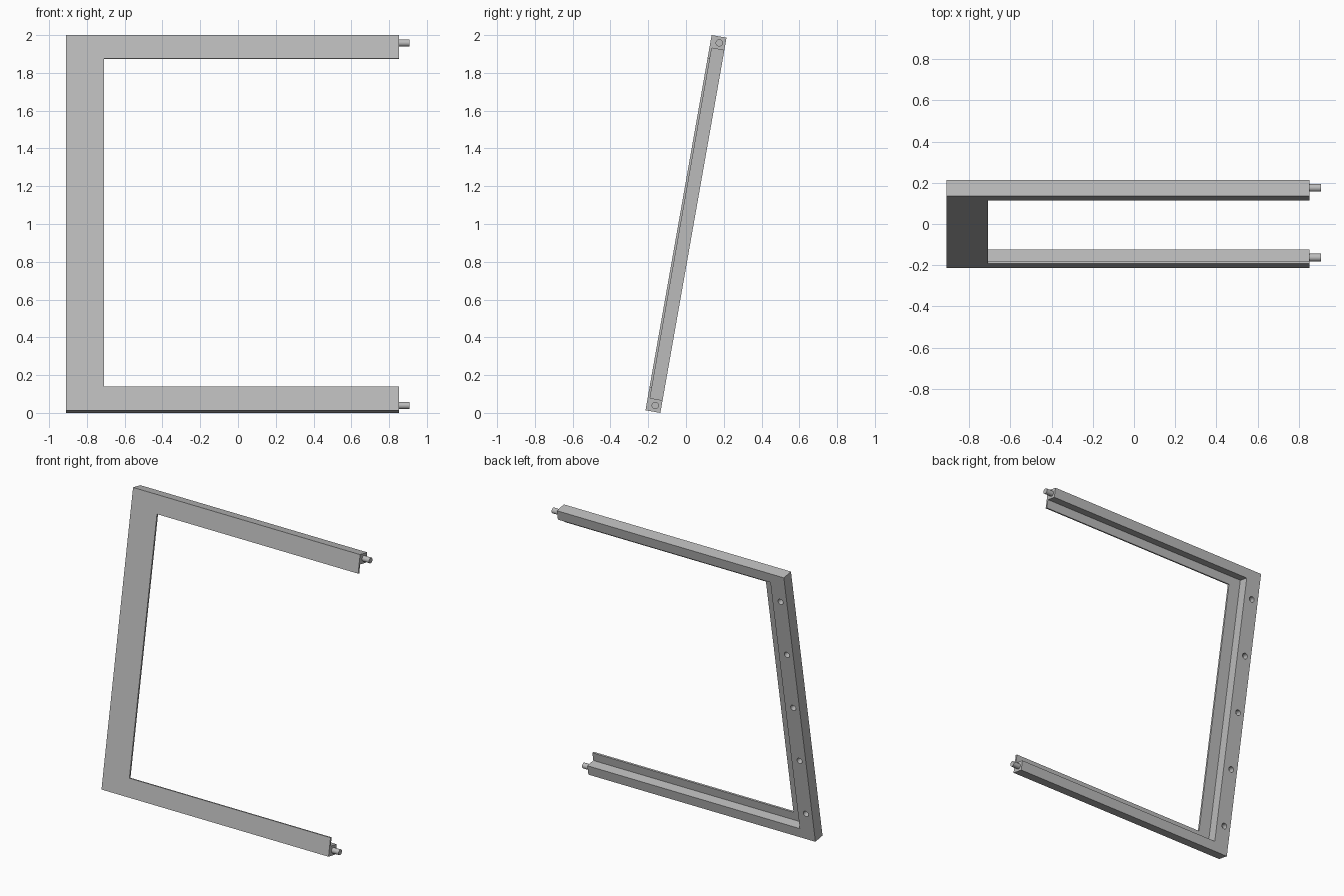
import bpy, bmesh, math
from mathutils import Matrix, Vector

cube = bpy.data.objects.get("Cube")
if cube:
    bpy.data.objects.remove(cube, do_unlink=True)

# Overall sizes, measured in the plane of the frame before it is tilted
TILT = Matrix.Translation((0, 0, 1)) @ Matrix.Rotation(math.radians(-10), 4, 'X')
HALF_H, HALF_D = 1.0085, 0.04
LEFT, BAR_END, PIN_END = -0.91, 0.853, 0.908
LIP = 0.013                      # thickness of the front lip
BAR_BLOCK, BAR_WIDTH = 0.068, 0.127
POST_BLOCK, POST_WIDTH = 0.113, 0.201

grey = bpy.data.materials.new("plain grey")
grey.use_nodes = True
colour = (0.5, 0.5, 0.5, 1)
grey.diffuse_color = colour
grey.node_tree.nodes["Principled BSDF"].inputs["Base Color"].default_value = colour


def finish(bm, name):
    """Tilt the mesh and turn it into an object."""
    bmesh.ops.recalc_face_normals(bm, faces=bm.faces[:])
    bm.transform(TILT)
    mesh = bpy.data.meshes.new(name)
    bm.to_mesh(mesh)
    bm.free()
    mesh.materials.append(grey)
    obj = bpy.data.objects.new(name, mesh)
    bpy.context.collection.objects.link(obj)
    return obj


def add_cylinder(bm, centre, radius, length, axis):
    turn = Vector((0, 0, 1)).rotation_difference(Vector(axis)).to_matrix().to_4x4()
    bmesh.ops.create_cone(bm, cap_ends=True, segments=32, radius1=radius, radius2=radius,
                          depth=length, matrix=Matrix.Translation(centre) @ turn)


# Frame: a rebated L section swept around three sides with mitred corners
step = HALF_D - LIP
section = [(0, 0, -HALF_D), (POST_WIDTH, BAR_WIDTH, -HALF_D),
           (POST_WIDTH, BAR_WIDTH, -step), (POST_BLOCK, BAR_BLOCK, -step),
           (POST_BLOCK, BAR_BLOCK, HALF_D), (0, 0, HALF_D)]
bm = bmesh.new()
rings = []
for side, at_end in ((1, True), (1, False), (-1, False), (-1, True)):
    rings.append([bm.verts.new((BAR_END if at_end else LEFT + post, depth,
                                side * (HALF_H - bar)))
                  for post, bar, depth in section])
for a, b in zip(rings, rings[1:]):
    for i in range(len(section)):
        j = (i + 1) % len(section)
        bm.faces.new((a[i], a[j], b[j], b[i]))
bm.faces.new(rings[0])
bm.faces.new(rings[-1])
bmesh.ops.dissolve_limit(bm, angle_limit=0.01, verts=bm.verts[:], edges=bm.edges[:])
frame = finish(bm, "frame")

# Five blind holes in the back of the post
bm = bmesh.new()
for i in range(-2, 3):
    add_cylinder(bm, (LEFT + 0.05, HALF_D, i * 0.405), 0.02, 0.08, (0, 1, 0))
cutter = finish(bm, "hole_cutter")
cutter.hide_render = True
cut = frame.modifiers.new("holes", 'BOOLEAN')
cut.operation = 'DIFFERENCE'
cut.solver = 'EXACT'
cut.object = cutter
bpy.context.view_layer.objects.active = frame
frame.select_set(True)
bpy.ops.object.modifier_apply(modifier=cut.name)
bpy.data.objects.remove(cutter, do_unlink=True)

# Round pins on the free ends of both bars
pins = []
for name, side in (("upper_pin", 1), ("lower_pin", -1)):
    bm = bmesh.new()
    start = BAR_END - 0.005
    add_cylinder(bm, ((start + PIN_END) / 2, LIP / 2, side * (HALF_H - BAR_BLOCK / 2)),
                 0.019, PIN_END - start, (1, 0, 0))
    pins.append(finish(bm, name))

for obj in [frame] + pins:
    obj.select_set(True)
bpy.ops.object.shade_smooth_by_angle(angle=math.radians(30))
